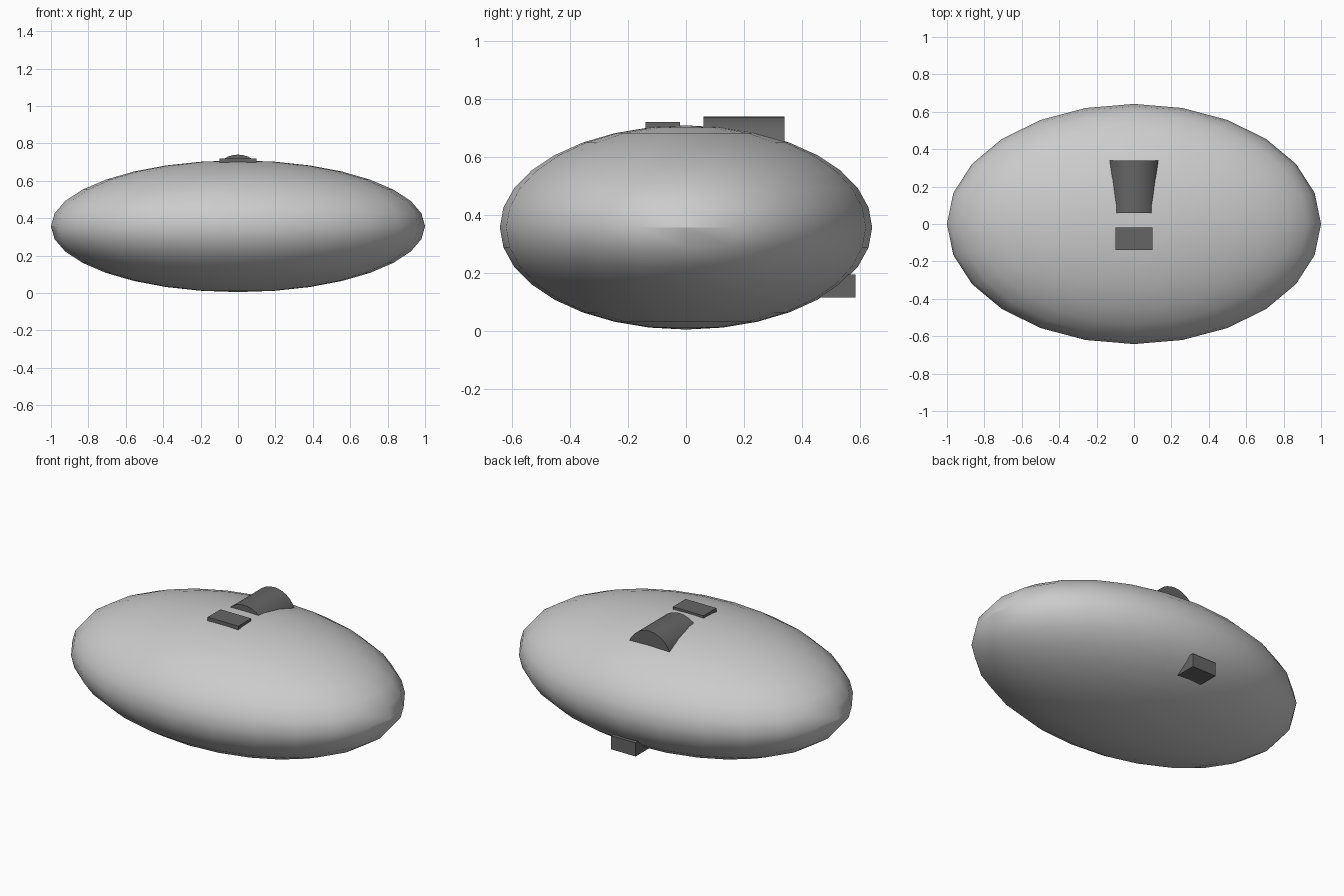
import bpy
import bmesh
import math

cube = bpy.data.objects.get("Cube")
if cube:
    bpy.data.objects.remove(cube, do_unlink=True)


def material(name, value):
    m = bpy.data.materials.new(name)
    m.use_nodes = True
    color = (value, value, value, 1)
    m.diffuse_color = color
    m.node_tree.nodes["Principled BSDF"].inputs["Base Color"].default_value = color
    return m


LIGHT = material("light_grey", 0.6)
DARK = material("dark_grey", 0.13)


def finish(name, mat, smooth=True):
    obj = bpy.context.object
    obj.name = name
    obj.data.materials.append(mat)
    bpy.ops.object.transform_apply(location=False, rotation=True, scale=True)
    if smooth:
        bpy.ops.object.shade_smooth_by_angle(angle=math.radians(30))
    return obj


def box(name, low, high):
    centre = [(a + b) / 2 for a, b in zip(low, high)]
    bpy.ops.mesh.primitive_cube_add(size=1, location=centre)
    bpy.context.object.scale = [b - a for a, b in zip(low, high)]
    return finish(name, DARK, smooth=False)


# Body: flattened oval shell
bpy.ops.mesh.primitive_uv_sphere_add(segments=24, ring_count=16, location=(0, 0, 0.357))
bpy.context.object.scale = (1, 0.642, 0.352)
finish("body", LIGHT)

# Raised plate and rear block
box("top_plate", (-0.1, -0.14, 0.66), (0.1, -0.02, 0.72))
box("rear_block", (-0.08, 0.4, 0.115), (0.08, 0.585, 0.195))

# Half-sunk barrel lying along the top
bpy.ops.mesh.primitive_cylinder_add(vertices=32, radius=0.14, depth=0.28,
                                    location=(0, 0.2, 0.6),
                                    rotation=(math.pi / 2, 0, 0))
finish("top_barrel", DARK)
